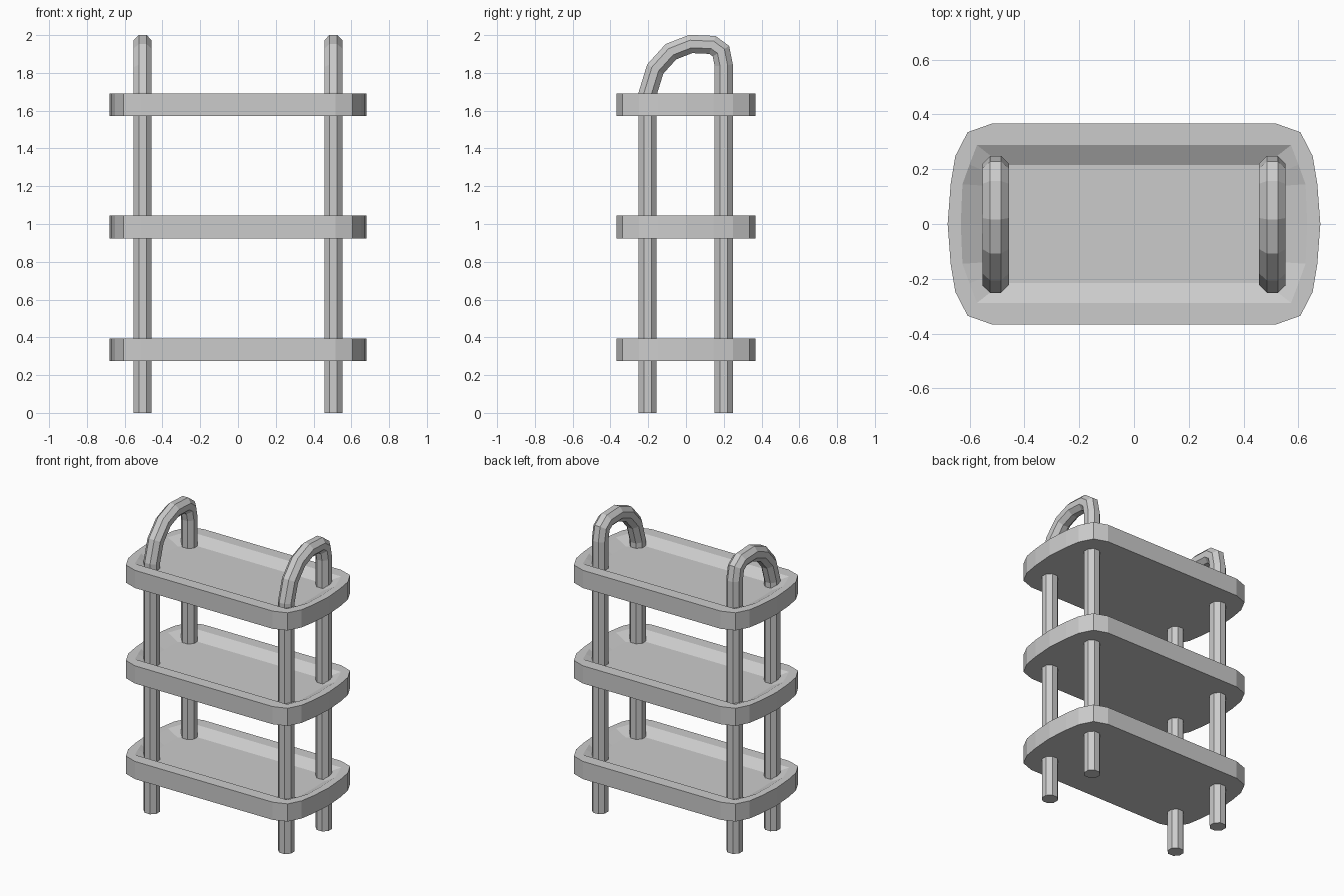
import bpy, bmesh, math
from mathutils import Vector

if "Cube" in bpy.data.objects:
    bpy.data.objects.remove(bpy.data.objects["Cube"])

grey = bpy.data.materials.new("light grey")
grey.diffuse_color = (0.6, 0.6, 0.6, 1)
grey.use_nodes = True
grey.node_tree.nodes["Principled BSDF"].inputs["Base Color"].default_value = grey.diffuse_color


def finish(bm, name):
    bmesh.ops.recalc_face_normals(bm, faces=bm.faces)
    me = bpy.data.meshes.new(name)
    bm.to_mesh(me)
    bm.free()
    me.materials.append(grey)
    ob = bpy.data.objects.new(name, me)
    bpy.context.collection.objects.link(ob)
    return ob


def skin(name, rings):
    """Join successive rings of points with quads and cap both ends."""
    bm = bmesh.new()
    loops = [[bm.verts.new(p) for p in r] for r in rings]
    n = len(loops[0])
    for a, b in zip(loops, loops[1:]):
        for i in range(n):
            j = (i + 1) % n
            bm.faces.new((a[i], a[j], b[j], b[i]))
    bm.faces.new(loops[0])
    bm.faces.new(loops[-1])
    return finish(bm, name)


def full_loop(q, z):
    """Mirror a quarter outline (from the x axis upward) into a closed ring."""
    top = q + [(-x, y) for x, y in reversed(q)]
    low = [(x, -y) for x, y in reversed(top[1:-1])]
    return [(x, y, z) for x, y in top + low]


# Tray shelves: rounded outline, flat rim, sloped recess, flat floor
outer = [(0.68, 0), (0.669, 0.145), (0.652, 0.248), (0.607, 0.335), (0.517, 0.367)]
rim = [(0.632, 0), (0.626, 0.145), (0.6, 0.217), (0.573, 0.288), (0.49, 0.288)]
floor = [(0.555, 0), (0.55, 0.14), (0.515, 0.178), (0.48, 0.215), (0.44, 0.215)]
for label, z in (("lower", 0.275), ("middle", 0.924), ("upper", 1.572)):
    t = z + 0.12
    skin(label + "_shelf", [full_loop(outer, z), full_loop(outer, t),
                            full_loop(rim, t), full_loop(floor, t - 0.042)])

# Side frames: octagonal tube, front leg up over the handle bend to the back leg
path = [Vector(p) for p in ((-0.203, 0), (-0.203, 1.69), (-0.163, 1.82),
                            (-0.08, 1.912), (0.025, 1.953), (0.14, 1.948),
                            (0.185, 1.915), (0.2, 1.84), (0.2, 0))]
R = 0.048 / math.cos(math.pi / 8)
for label, cx in (("left", -0.505), ("right", 0.505)):
    rings = []
    for i, p in enumerate(path):
        d0 = (p - path[i - 1]).normalized() if i else Vector((0, 1))
        d1 = (path[i + 1] - p).normalized() if i < len(path) - 1 else Vector((0, -1))
        t = (d0 + d1).normalized()
        nrm = Vector((-t.y, t.x)) / max(0.7, t.dot(d1))
        ring = []
        for k in range(8):
            a = math.pi / 8 + k * math.pi / 4
            o = p + nrm * (R * math.sin(a))
            ring.append((cx + R * math.cos(a), o.x, o.y))
        rings.append(ring)
    skin(label + "_leg_frame", rings)
